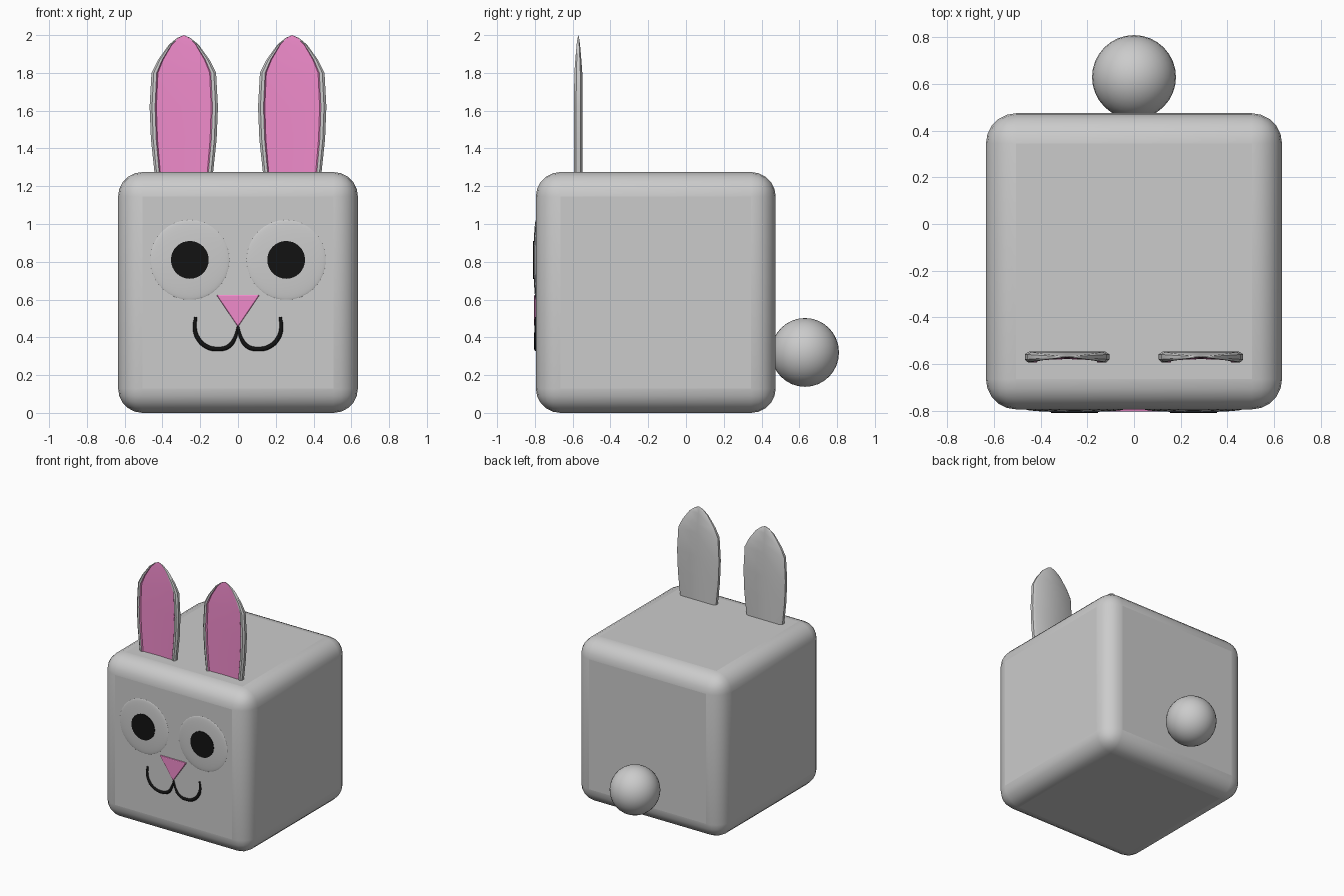
import bpy, bmesh, math
from mathutils import Vector

if "Cube" in bpy.data.objects:
    bpy.data.objects.remove(bpy.data.objects["Cube"])


def material(name, rgb):
    m = bpy.data.materials.new(name)
    m.diffuse_color = (*rgb, 1)
    m.use_nodes = True
    m.node_tree.nodes["Principled BSDF"].inputs["Base Color"].default_value = m.diffuse_color
    return m


PINK = material("pink", (0.87, 0.26, 0.60))
BLACK = material("black", (0.006, 0.006, 0.006))


def smooth(ob, angle=35):
    bpy.ops.object.select_all(action='DESELECT')
    ob.select_set(True)
    bpy.context.view_layer.objects.active = ob
    bpy.ops.object.shade_smooth_by_angle(angle=math.radians(angle))


def from_bmesh(name, bm, mats=()):
    bmesh.ops.recalc_face_normals(bm, faces=bm.faces)
    me = bpy.data.meshes.new(name)
    bm.to_mesh(me)
    bm.free()
    for m in mats:
        me.materials.append(m)
    ob = bpy.data.objects.new(name, me)
    bpy.context.collection.objects.link(ob)
    return ob


def ball(name, loc, radii):
    bpy.ops.mesh.primitive_uv_sphere_add(segments=32, ring_count=16, radius=1, location=loc)
    ob = bpy.context.object
    ob.name = name
    ob.scale = radii
    smooth(ob, 180)
    return ob


# Body: rounded cube
bpy.ops.mesh.primitive_cube_add(size=1, location=(0, -0.16, 0.6375))
body = bpy.context.object
body.name = "body"
body.scale = (1.27, 1.27, 1.275)
bpy.ops.object.transform_apply(location=False, rotation=False, scale=True)
bev = body.modifiers.new("round", 'BEVEL')
bev.width, bev.segments = 0.13, 5
smooth(body, 60)

# Tail
ball("tail", (0, 0.63, 0.32), (0.18, 0.18, 0.182))

# Ears: rows of (z, half width, half thickness) with a recessed pink front
ROWS = [(1.2, 0.148, 0.023), (1.28, 0.156, 0.023), (1.45, 0.174, 0.023),
        (1.62, 0.181, 0.023), (1.80, 0.171, 0.021), (1.87, 0.136, 0.016),
        (1.95, 0.078, 0.009), (1.985, 0.035, 0.004)]
SECTION = [(-0.9, 1), (0, 1), (0.9, 1), (1, 0.5), (1, -0.5), (0.93, -1), (0.84, -1),
           (0.80, -0.6), (0, -0.4), (-0.80, -0.6), (-0.84, -1), (-0.93, -1), (-1, -0.5), (-1, 0.5)]


def ear(name, cx):
    bm = bmesh.new()
    cy, n = -0.57, len(SECTION)
    rings = [[bm.verts.new((cx + u * w, cy + v * t, z)) for u, v in SECTION] for z, w, t in ROWS]
    tip = bm.verts.new((cx, cy, 2.0))
    bm.faces.new(rings[0])
    for a, b in zip(rings, rings[1:] + [None]):
        for i in range(n):
            j = (i + 1) % n
            f = bm.faces.new((a[i], a[j], b[j], b[i]) if b else (a[i], a[j], tip))
            f.material_index = 1 if 6 <= i <= 9 else 0
    ob = from_bmesh(name, bm, [None, PINK])
    smooth(ob, 40)


# Eyes: shallow domes with black pupils
for s, side in ((-1, "left"), (1, "right")):
    ear(side + "_ear", s * 0.287)
    ball(side + "_eye", (s * 0.255, -0.794, 0.81), (0.211, 0.013, 0.212))
    bpy.ops.mesh.primitive_cylinder_add(vertices=32, radius=0.1, depth=0.03,
                                        location=(s * 0.255, -0.795, 0.81),
                                        rotation=(math.pi / 2, 0, 0))
    pupil = bpy.context.object
    pupil.name = side + "_pupil"
    pupil.data.materials.append(BLACK)
    smooth(pupil)

# Nose: triangular plate
bm = bmesh.new()
tri = bm.faces.new([bm.verts.new(p) for p in
                    ((-0.115, -0.78, 0.625), (0.115, -0.78, 0.625), (0, -0.78, 0.455))])
ext = bmesh.ops.extrude_face_region(bm, geom=[tri])
bmesh.ops.translate(bm, vec=Vector((0, -0.025, 0)),
                    verts=[g for g in ext["geom"] if isinstance(g, bmesh.types.BMVert)])
nose = from_bmesh("nose", bm, [PINK])
nb = nose.modifiers.new("soften", 'BEVEL')
nb.width, nb.segments = 0.006, 2

# Mouth: two mirrored strokes (x, z, radius)
STROKE = [(0, 0.46, 0.5), (0.015, 0.40, 0.8), (0.05, 0.352, 1), (0.11, 0.338, 1),
          (0.17, 0.353, 1.05), (0.215, 0.40, 1), (0.229, 0.45, 0.9), (0.224, 0.507, 0.7)]
cu = bpy.data.curves.new("mouth", 'CURVE')
cu.dimensions = '3D'
cu.bevel_depth, cu.bevel_resolution, cu.resolution_u = 0.012, 3, 6
cu.use_fill_caps = True
for s in (-1, 1):
    sp = cu.splines.new('BEZIER')
    sp.bezier_points.add(len(STROKE) - 1)
    for p, (x, z, r) in zip(sp.bezier_points, STROKE):
        p.co = (s * x, -0.792, z)
        p.radius = r
        p.handle_left_type = p.handle_right_type = 'AUTO'
cu.materials.append(BLACK)
mouth = bpy.data.objects.new("mouth", cu)
bpy.context.collection.objects.link(mouth)
bpy.ops.object.select_all(action='DESELECT')
mouth.select_set(True)
bpy.context.view_layer.objects.active = mouth
bpy.ops.object.convert(target='MESH')
